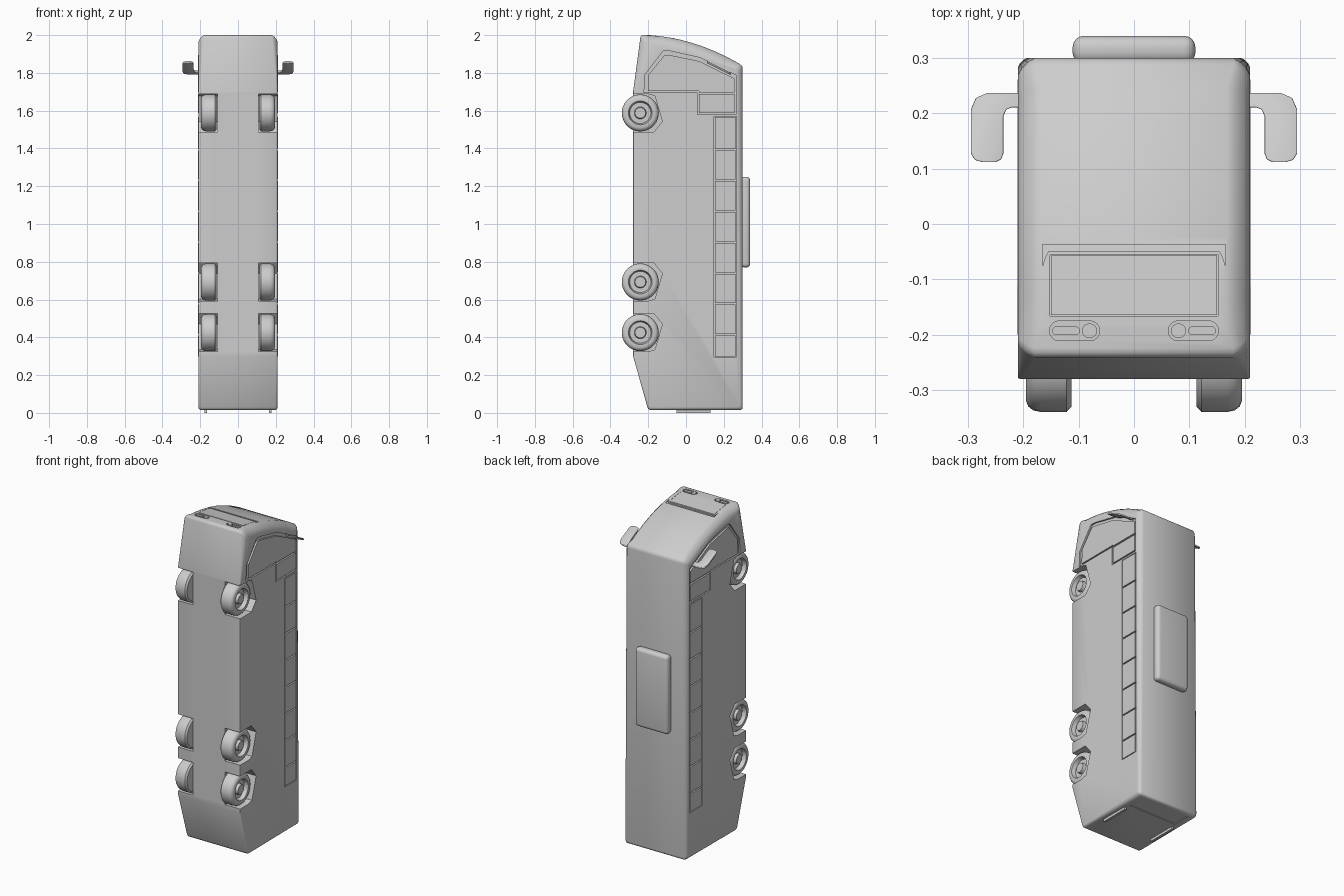
import bpy, bmesh, math
from mathutils import Matrix, Vector

cube = bpy.data.objects.get("Cube")
if cube:
    bpy.data.objects.remove(cube, do_unlink=True)

grey = bpy.data.materials.new("plain grey")
grey.use_nodes = True
grey.diffuse_color = (0.61, 0.61, 0.61, 1)
grey.node_tree.nodes["Principled BSDF"].inputs["Base Color"].default_value = grey.diffuse_color


def make(name, bm):
    bmesh.ops.recalc_face_normals(bm, faces=bm.faces)
    mesh = bpy.data.meshes.new(name)
    bm.to_mesh(mesh)
    bm.free()
    obj = bpy.data.objects.new(name, mesh)
    bpy.context.collection.objects.link(obj)
    mesh.materials.append(grey)
    return obj


def activate(obj):
    bpy.ops.object.select_all(action='DESELECT')
    obj.select_set(True)
    bpy.context.view_layer.objects.active = obj


def smooth(obj, degrees=35):
    activate(obj)
    bpy.ops.object.shade_smooth_by_angle(angle=math.radians(degrees))


def bevel(obj, width, segments=2):
    mod = obj.modifiers.new("bevel", 'BEVEL')
    mod.width, mod.segments = width, segments
    activate(obj)
    bpy.ops.object.modifier_apply(modifier=mod.name)


def cut(obj, bm):
    """Subtract bm from obj; if one solver loses the shell, use the other."""
    cutter = make("cutter", bm)
    cutter.hide_render = True
    for solver in ('EXACT', 'FLOAT'):
        before = obj.data.copy()
        mod = obj.modifiers.new("cut", 'BOOLEAN')
        mod.operation, mod.solver, mod.object = 'DIFFERENCE', solver, cutter
        activate(obj)
        bpy.ops.object.modifier_apply(modifier=mod.name)
        if len(obj.data.polygons) > len(before.polygons):
            break
        obj.data = before
    bpy.data.objects.remove(cutter, do_unlink=True)


def loft(bm, rings):
    loops = [[bm.verts.new(p) for p in ring] for ring in rings]
    bm.faces.new(loops[0])
    bm.faces.new(loops[-1][::-1])
    n = len(loops[0])
    for a, b in zip(loops, loops[1:]):
        for i in range(n):
            bm.faces.new((a[i], b[i], b[(i + 1) % n], a[(i + 1) % n]))


def side_prism(bm, outline, x0, x1):
    loft(bm, [[(x, y, z) for y, z in outline] for x in (x0, x1)])


def nose_z(y):
    return 2 - 0.555 * (y + 0.24) ** 2


def nose_prism(bm, outline, low, high):
    loft(bm, [[(x, y, nose_z(y) + d) for x, y in outline] for d in (low, high)])


def rect(a0, a1, b0, b1):
    return [(a0, b0), (a1, b0), (a1, b1), (a0, b1)]


def capsule(x0, x1, y, r, steps=8):
    pts = []
    for cx, start in ((x1 - r, -90), (x0 + r, 90)):
        for i in range(steps + 1):
            t = math.radians(start + 180 * i / steps)
            pts.append((cx + r * math.cos(t), y + r * math.sin(t)))
    return pts


def flip(outline, s):
    return [(s * x, y) for x, y in outline]


def inset(pts, widths, factor):
    """Move each corner of a counter-clockwise outline inward along its mitre."""
    out = []
    for i, p in enumerate(pts):
        d0 = (p - pts[i - 1]).normalized()
        d1 = (pts[(i + 1) % len(pts)] - p).normalized()
        n0, n1 = Vector((-d0.y, d0.x)), Vector((-d1.y, d1.x))
        out.append(p + (n0 + n1) * (widths[i] * factor / (1 + n0.dot(n1))))
    return out


def round_corners(pts, sharp, size):
    out = []
    for i, p in enumerate(pts):
        if i not in sharp:
            out.append(p)
            continue
        a = p + (pts[i - 1] - p).normalized() * size
        b = p + (pts[(i + 1) % len(pts)] - p).normalized() * size
        out += [a * (1 - t) ** 2 + p * 2 * t * (1 - t) + b * t * t for t in (0, 0.33, 0.67, 1)]
    return out


HALF = 0.21
ROOF, BELLY, TAIL = 0.30, -0.28, 0.015

# Body shell: side profile lofted across the width, edges eased on both flanks
nose = [(ROOF - 0.054 * i, nose_z(ROOF - 0.054 * i)) for i in range(11)]
profile = [Vector(p) for p in [(BELLY, 0.30), (-0.20, TAIL), (ROOF, TAIL)] + nose + [(BELLY, 1.70)]]
ease = [0.003, 0.012, 0.016, 0.03] + [0.042] * 9 + [0.03, 0.003]
corners = (1, 2, 3, 13)
half_rings = []
for angle in (0, 30, 60, 90):
    t = math.radians(angle)
    # blend of a round and a flat chamfer
    drop = 0.5 * (1 - math.cos(t)) + 0.5 * angle / 90
    rise = 0.5 * (1 - math.sin(t)) + 0.5 * (1 - angle / 90)
    shape = round_corners(inset(profile, ease, drop), corners, 0.016)
    widths = round_corners([Vector((w, 0)) for w in ease], (), 0)
    spread = []
    for i, w in enumerate(widths):
        spread += [w.x] * (4 if i in corners else 1)
    half_rings.append([(HALF - w * rise, p.x, p.y) for w, p in zip(spread, shape)])
other_half = [[(-x, y, z) for x, y, z in ring] for ring in half_rings]
bm = bmesh.new()
loft(bm, half_rings[::-1] + other_half)
body = make("body", bm)

# Outlines of recesses and panes
WHEELS = ((1.588, -1), (0.693, 1), (0.425, 1))
arch = [(-0.32, 0.10), (-0.17, 0.10), (-0.125, 0.045), (-0.165, -0.09), (-0.20, -0.1), (-0.32, -0.1)]
cab_recess = [(-0.222, 1.695), (-0.217, 1.79), (-0.12, 1.917), (-0.09, 1.917), (0.075, 1.88),
              (0.265, 1.787), (0.265, 1.58), (0.062, 1.58), (0.062, 1.695)]
cab_pane = [(-0.20, 1.703), (-0.198, 1.79), (-0.113, 1.895), (-0.09, 1.895), (0.07, 1.862),
            (0.257, 1.77), (0.257, 1.697), (0.07, 1.697), (0.07, 1.703)]

# Wheel arches
bm = bmesh.new()
for s in (1, -1):
    for z, up in WHEELS:
        side_prism(bm, [(y, z + up * dz) for y, dz in arch], s * 0.108, s * 0.25)
cut(body, bm)

# Side window bands and cab window recesses
bm = bmesh.new()
for s in (1, -1):
    side_prism(bm, rect(0.147, 0.267, 0.295, 1.57), s * 0.20, s * 0.25)
    side_prism(bm, cab_recess, s * 0.20, s * 0.25)
cut(body, bm)

# Nose groove, hatch, lamp pockets and rear panel
bm = bmesh.new()
for s in (1, -1):
    nose_prism(bm, flip(capsule(0.062, 0.153, -0.193, 0.018), s), -0.012, 0.05)
half_groove = [(0.165, -0.037), (0.165, -0.075), (0.161, -0.062), (0.155, -0.05)]
nose_prism(bm, half_groove + flip(half_groove, -1)[::-1], -0.008, 0.05)
nose_prism(bm, rect(-0.152, 0.152, -0.166, -0.055), -0.006, 0.05)
loft(bm, [[(x, y, z) for x, y in rect(-0.16, 0.16, 0.16, 0.27)] for z in (-0.05, TAIL + 0.004)])
cut(body, bm)
smooth(body)

splits = [0.2955] + [0.413 + 0.1635 * i for i in range(7)] + [1.57]
for s, side in ((1, "left"), (-1, "right")):
    # Side windows and cab windows, set into their recesses
    bm = bmesh.new()
    for z0, z1 in zip(splits, splits[1:]):
        side_prism(bm, rect(0.153, 0.261, z0 + 0.004, z1 - 0.004), s * 0.195, s * 0.2105)
    make(side + "_side_windows", bm)
    bm = bmesh.new()
    side_prism(bm, cab_pane, s * 0.195, s * 0.2105)
    side_prism(bm, rect(0.07, 0.257, 1.588, 1.687), s * 0.195, s * 0.2105)
    make(side + "_cab_windows", bm)

    # Headlamp: round lens and long indicator
    bm = bmesh.new()
    nose_prism(bm, flip(capsule(0.067, 0.094, -0.193, 0.0134), s), -0.015, 0.001)
    nose_prism(bm, flip(capsule(0.098, 0.148, -0.193, 0.008), s), -0.015, 0)
    smooth(make(side + "_headlamp", bm))

    # Mirror: flat bent arm leaning forward
    bm = bmesh.new()
    arm = [(0.20, 0.237), (0.265, 0.237), (0.286, 0.228), (0.295, 0.207), (0.295, 0.128),
           (0.288, 0.116), (0.275, 0.112), (0.25, 0.112), (0.24, 0.117), (0.236, 0.128),
           (0.236, 0.195), (0.231, 0.207), (0.22, 0.211), (0.20, 0.211)]
    loft(bm, [[(s * x, y, 1.79 + 0.5 * (0.237 - y) + d) for x, y in arm] for d in (0, 0.01)])
    mirror = make(side + "_mirror", bm)
    bevel(mirror, 0.002)
    smooth(mirror)

    # Tail light strip
    bm = bmesh.new()
    loft(bm, [[(s * x, y, z) for x, y in rect(0.163, 0.177, -0.05, 0.13)] for z in (0.0, 0.03)])
    make(side + "_tail_light", bm)

    # Wheels: turned tyre, dished rim and hub
    turned = [(0, 0.113), (0.088, 0.113), (0.098, 0.122), (0.098, 0.168), (0.095, 0.182), (0.088, 0.191),
              (0.078, 0.195), (0.063, 0.195), (0.056, 0.172), (0.032, 0.172), (0.028, 0.19), (0, 0.19)]
    for (z, _), place in zip(WHEELS, ("front", "middle", "rear")):
        bm = bmesh.new()
        verts = [bm.verts.new((s * x, r, 0)) for r, x in turned]
        edges = [bm.edges.new(pair) for pair in zip(verts, verts[1:])]
        bmesh.ops.spin(bm, geom=verts + edges, cent=(0, 0, 0), axis=(1, 0, 0),
                       angle=math.tau, steps=36, use_duplicate=False)
        bmesh.ops.remove_doubles(bm, verts=bm.verts, dist=0.0005)
        bmesh.ops.translate(bm, verts=bm.verts, vec=(0, -0.242, z))
        smooth(make(side + "_" + place + "_wheel", bm), 40)

# Nose hatch panel
bm = bmesh.new()
nose_prism(bm, rect(-0.1505, 0.1505, -0.1645, -0.0565), -0.01, 0.001)
make("nose_hatch", bm)

# Roof unit with rounded edges
bm = bmesh.new()
box = Matrix.LocRotScale(Vector((0, 0.315, 1.01)), None, Vector((0.222, 0.05, 0.48)))
bmesh.ops.create_cube(bm, size=1, matrix=box)
roof_unit = make("roof_unit", bm)
bevel(roof_unit, 0.02, 4)
smooth(roof_unit)
